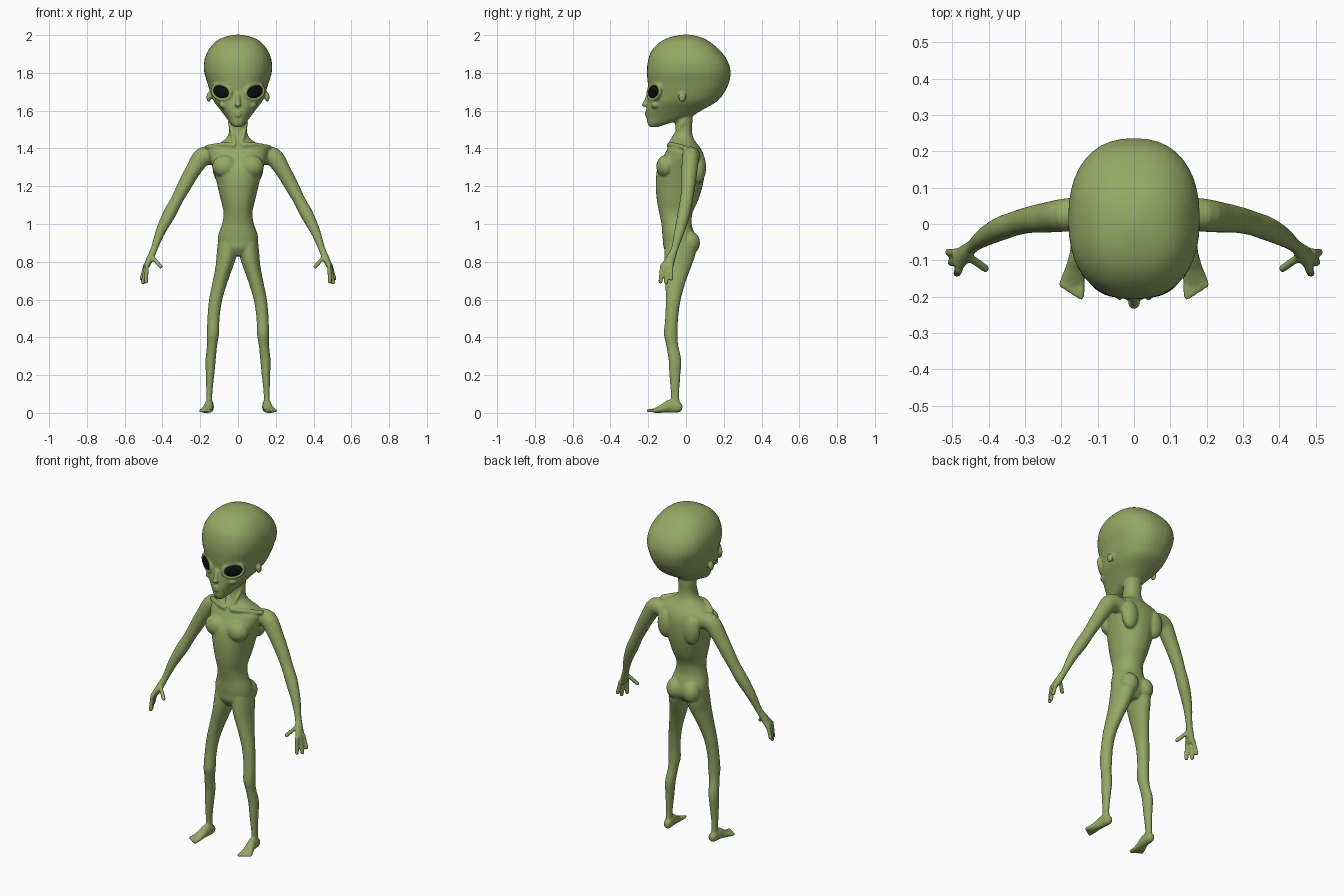
import bpy, bmesh, math
from mathutils import Vector, Matrix

if "Cube" in bpy.data.objects:
    bpy.data.objects.remove(bpy.data.objects["Cube"])


def material(name, color):
    m = bpy.data.materials.new(name)
    m.use_nodes = True
    m.diffuse_color = color
    bsdf = m.node_tree.nodes["Principled BSDF"]
    bsdf.inputs["Base Color"].default_value = color
    bsdf.inputs["Roughness"].default_value = 0.6
    return m


green = material("green skin", (0.30, 0.39, 0.13, 1))
black = material("black eye", (0.004, 0.004, 0.005, 1))


def smooth_rows(rows, steps=4):
    """Catmull-Rom resampling of a list of number rows."""
    rows = [Vector(r) for r in rows]
    out = []
    for i in range(len(rows) - 1):
        a, b, c, d = rows[max(i - 1, 0)], rows[i], rows[i + 1], rows[min(i + 2, len(rows) - 1)]
        for k in range(steps):
            t = k / steps
            out.append(0.5 * (2 * b + (c - a) * t + (2 * a - 5 * b + 4 * c - d) * t ** 2
                              + (3 * b - a - 3 * c + d) * t ** 3))
    return out + [rows[-1]]


def skin_rings(bm, rings):
    """Join rings of points into a closed shell."""
    loops = [[bm.verts.new(p) for p in ring] for ring in rings]
    for low, high in zip(loops, loops[1:]):
        for i in range(len(low)):
            j = (i + 1) % len(low)
            bm.faces.new((low[i], low[j], high[j], high[i]))
    bm.faces.new(loops[0][::-1])
    bm.faces.new(loops[-1])


def oval(center, u, v, power=2.0, count=40):
    pts = []
    for i in range(count):
        a = math.tau * i / count
        c, s = math.cos(a), math.sin(a)
        pts.append(center + u * math.copysign(abs(c) ** (2 / power), c)
                   + v * math.copysign(abs(s) ** (2 / power), s))
    return pts


def stack(bm, rows, side=1, power=2.0):
    """Level sections: height, x, half width, front y, back y."""
    rings = []
    for z, x, w, front, back in smooth_rows(rows):
        rings.append(oval(Vector((side * x, (front + back) / 2, z)), Vector((w, 0, 0)),
                          Vector((0, (back - front) / 2, 0)), power))
    skin_rings(bm, rings)


def tube(bm, rows, side=1, ref=(0, 1, 0), count=20):
    """Sections across a path: x, y, z, radius across, radius along ref."""
    rows = smooth_rows(rows)
    pts = [Vector((side * r[0], r[1], r[2])) for r in rows]
    rings = []
    for i, r in enumerate(rows):
        t = (pts[min(i + 1, len(pts) - 1)] - pts[max(i - 1, 0)]).normalized()
        u = t.cross(Vector(ref)).normalized()
        rings.append(oval(pts[i], u * r[3], u.cross(t) * r[4], 2, count))
    skin_rings(bm, rings)


def cord(bm, points, radius, side=1, ref=(0, 1, 0)):
    tube(bm, [(*p, radius, radius) for p in points], side, ref, 12)


def blob(bm, center, size, rotation=Matrix(), side=1):
    x, y, z = center
    m = Matrix.Translation((side * x, y, z)) @ rotation @ Matrix.Diagonal((*size, 1))
    bmesh.ops.create_uvsphere(bm, u_segments=32, v_segments=20, radius=1, matrix=m)


def finish(bm, name, mat):
    bmesh.ops.recalc_face_normals(bm, faces=bm.faces)
    for f in bm.faces:
        f.smooth = True
    mesh = bpy.data.meshes.new(name)
    bm.to_mesh(mesh)
    bm.free()
    mesh.materials.append(mat)
    obj = bpy.data.objects.new(name, mesh)
    bpy.context.collection.objects.link(obj)
    return obj


body = bmesh.new()

# Head, tapering to the chin
stack(body, [(1.513, 0, .02, -.19, -.15), (1.53, 0, .038, -.203, -.10), (1.56, 0, .06, -.208, .01),
             (1.60, 0, .09, -.21, .08), (1.65, 0, .128, -.205, .165), (1.70, 0, .148, -.198, .205),
             (1.75, 0, .163, -.203, .228), (1.81, 0, .18, -.207, .236), (1.87, 0, .177, -.2, .217),
             (1.92, 0, .157, -.18, .178), (1.965, 0, .12, -.135, .125), (1.99, 0, .072, -.08, .075),
             (2.002, 0, .015, -.02, .02)], power=2.35)

# Nose and lips
cord(body, [(0, -.195, 1.69), (0, -.207, 1.66), (0, -.218, 1.635)], .012, ref=(1, 0, 0))
blob(body, (0, -.219, 1.632), (.017, .016, .012))
for z in (1.575, 1.591):
    cord(body, [(-.032, -.19, 1.586), (0, -.211, z), (.032, -.19, 1.586)], .008, ref=(0, 0, 1))

# Neck, trunk and pelvis
stack(body, [(.83, 0, .04, -.09, .02), (.87, 0, .095, -.117, .05), (.91, 0, .107, -.122, .055),
             (.95, 0, .102, -.126, .045), (1.0, 0, .084, -.13, .03), (1.06, 0, .076, -.142, .035),
             (1.13, 0, .092, -.155, .066), (1.22, 0, .113, -.16, .092), (1.30, 0, .135, -.15, .1),
             (1.36, 0, .155, -.118, .095), (1.40, 0, .15, -.098, .078), (1.43, 0, .095, -.082, .055),
             (1.46, 0, .058, -.064, .038), (1.50, 0, .047, -.056, .031), (1.56, 0, .05, -.06, .035),
             (1.61, 0, .04, -.06, .03)], power=2.2)

for s in (1, -1):
    # Eyelid rim, brow and ear
    turn = Matrix.Rotation(s * math.radians(33), 4, 'Z') @ Matrix.Rotation(-s * math.radians(14), 4, 'Y')
    eye_at = Vector((s * .085, -.166, 1.70))
    rim = []
    for i in range(17):
        a = math.tau * i / 16
        p = eye_at + turn.to_3x3() @ Vector((.058 * math.cos(a), -.004, .04 * math.sin(a)))
        rim.append(p)
    cord(body, rim, .010, ref=turn.to_3x3() @ Vector((0, 1, 0)))
    blob(body, (.155, -.02, 1.672), (.012, .02, .026), side=s)
    blob(body, (.07, -.16, 1.63), (.03, .025, .02), side=s)

    # Neck cords, collar bone, chest, shoulder blade and buttock
    cord(body, [(.045, -.015, 1.54), (.03, -.058, 1.47), (.012, -.088, 1.42)], .010, s)
    cord(body, [(.015, -.092, 1.415), (.08, -.075, 1.42), (.17, -.005, 1.405)], .013, s)
    blob(body, (.068, -.105, 1.305), (.068, .052, .06), side=s)
    blob(body, (.085, .068, 1.30), (.05, .038, .085), side=s)
    blob(body, (.052, .02, .90), (.052, .054, .062), side=s)

    # Leg
    stack(body, [(.90, .055, .052, -.11, .05), (.84, .06, .053, -.115, .05), (.78, .071, .047, -.115, .03),
                 (.70, .093, .04, -.11, .0), (.60, .118, .035, -.107, -.028), (.50, .13, .032, -.11, -.042),
                 (.42, .132, .032, -.117, -.045), (.36, .137, .027, -.105, -.042),
                 (.28, .145, .027, -.092, -.025), (.20, .148, .022, -.088, -.03),
                 (.10, .152, .016, -.08, -.036), (.03, .152, .017, -.078, -.03)], s)

    # Foot and toes
    tube(body, [(.15, -.02, .025, .012, .014), (.15, -.036, .028, .022, .027), (.153, -.08, .036, .024, .036),
                (.16, -.12, .024, .028, .024), (.168, -.155, .014, .034, .015),
                (.171, -.172, .012, .03, .010)], s, (0, 0, 1))
    for i in range(4):
        x = .145 + .017 * i
        cord(body, [(x, -.155, .013), (x, -.185 + .008 * i, .013), (x + .003, -.208 + .011 * i, .010)],
             .0095, s, (0, 0, 1))

    # Arm and palm
    tube(body, [(.12, .03, 1.355, .045, .045), (.185, .025, 1.357, .05, .046), (.24, .018, 1.28, .041, .042),
                (.285, .012, 1.20, .037, .037), (.325, .002, 1.125, .032, .034),
                (.365, -.012, 1.05, .034, .033), (.41, -.035, .96, .026, .027), (.443, -.06, .87, .018, .019),
                (.464, -.08, .82, .019, .025), (.485, -.1, .775, .015, .034)], s)

    # Fingers and thumb
    for base, tip in (((.49, -.078, .785), (.51, -.078, .71)), ((.488, -.102, .78), (.503, -.105, .69)),
                      ((.482, -.126, .785), (.487, -.135, .695)), ((.458, -.088, .83), (.41, -.122, .775))):
        mid = Vector(base).lerp(Vector(tip), .5)
        cord(body, [base, mid, tip], .0115, s, (0, 1, 0))
        blob(body, tip, (.0115, .0115, .0115), side=s)

    # Glossy almond eye
    eye = bmesh.new()
    blob(eye, (.085, -.166, 1.70), (.054, .023, .036), turn, s)
    finish(eye, "left_eye" if s > 0 else "right_eye", black)

# Fuse the parts into one soft skin
skin = finish(body, "body", green)
fuse = skin.modifiers.new("fuse", 'REMESH')
fuse.mode = 'VOXEL'
fuse.voxel_size = 0.0055
fuse.use_smooth_shade = True
soften = skin.modifiers.new("soften", 'SMOOTH')
soften.factor = 0.5
soften.iterations = 6
